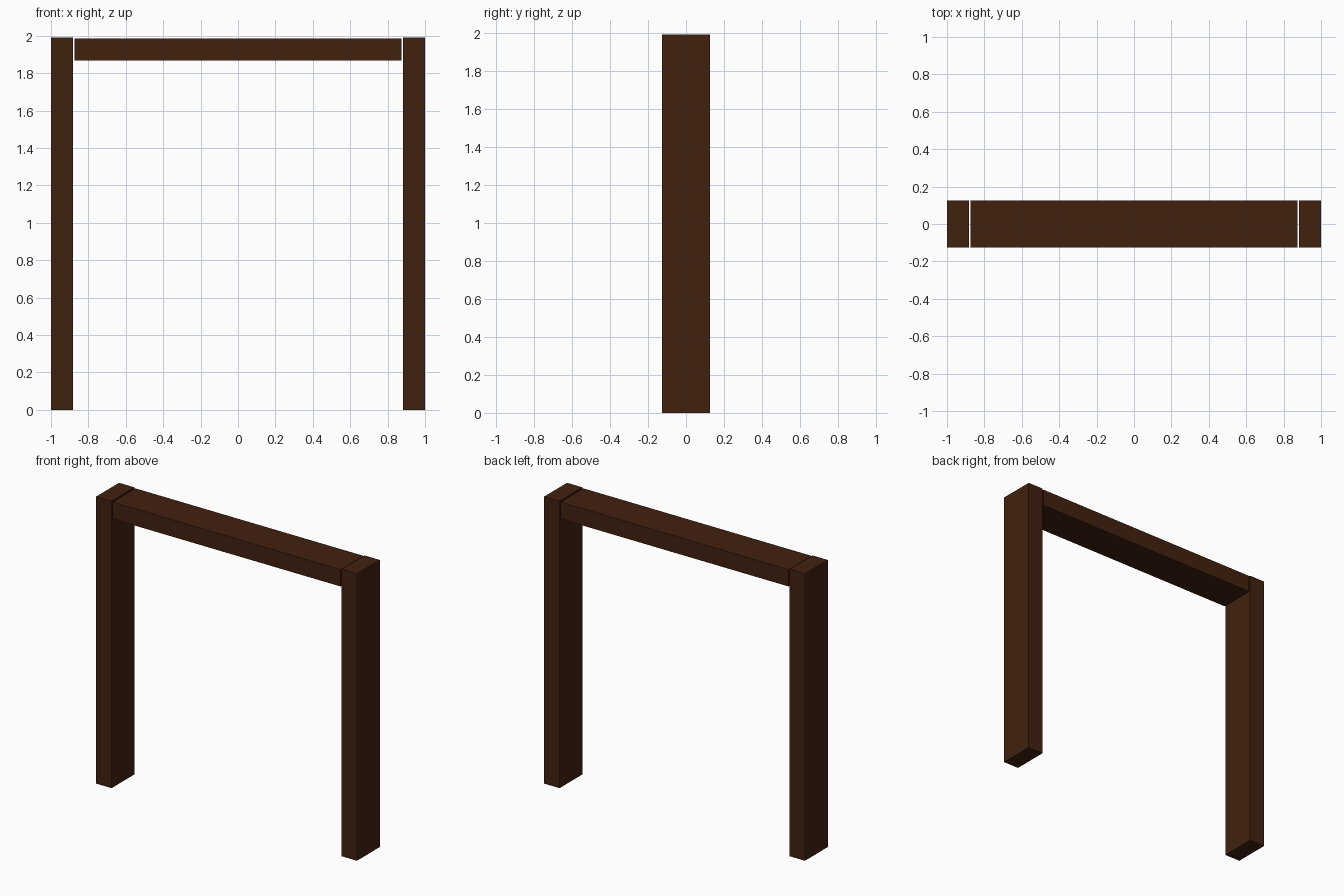
import bpy

if "Cube" in bpy.data.objects:
    bpy.data.objects.remove(bpy.data.objects["Cube"])

wood = bpy.data.materials.new("dark brown wood")
wood.diffuse_color = (0.053, 0.0155, 0.0047, 1)
wood.use_nodes = True
wood.node_tree.nodes["Principled BSDF"].inputs["Base Color"].default_value = wood.diffuse_color


def box(name, lo, hi):
    """Axis-aligned box between two corners."""
    bpy.ops.mesh.primitive_cube_add(size=1, location=[(a + b) / 2 for a, b in zip(lo, hi)])
    ob = bpy.context.object
    ob.name = name
    ob.scale = [b - a for a, b in zip(lo, hi)]
    bpy.ops.object.transform_apply(location=False, rotation=False, scale=True)
    ob.data.materials.append(wood)
    return ob


D = 0.125  # half depth of the frame

# Side posts
box("left_post", (-1, -D, 0), (-0.882, D, 1.99))
box("right_post", (0.882, -D, 0), (1, D, 1.99))

# Lintel, with a hairline gap to each post and set just below their tops
box("lintel", (-0.875, -D, 1.868), (0.875, D, 1.985))
